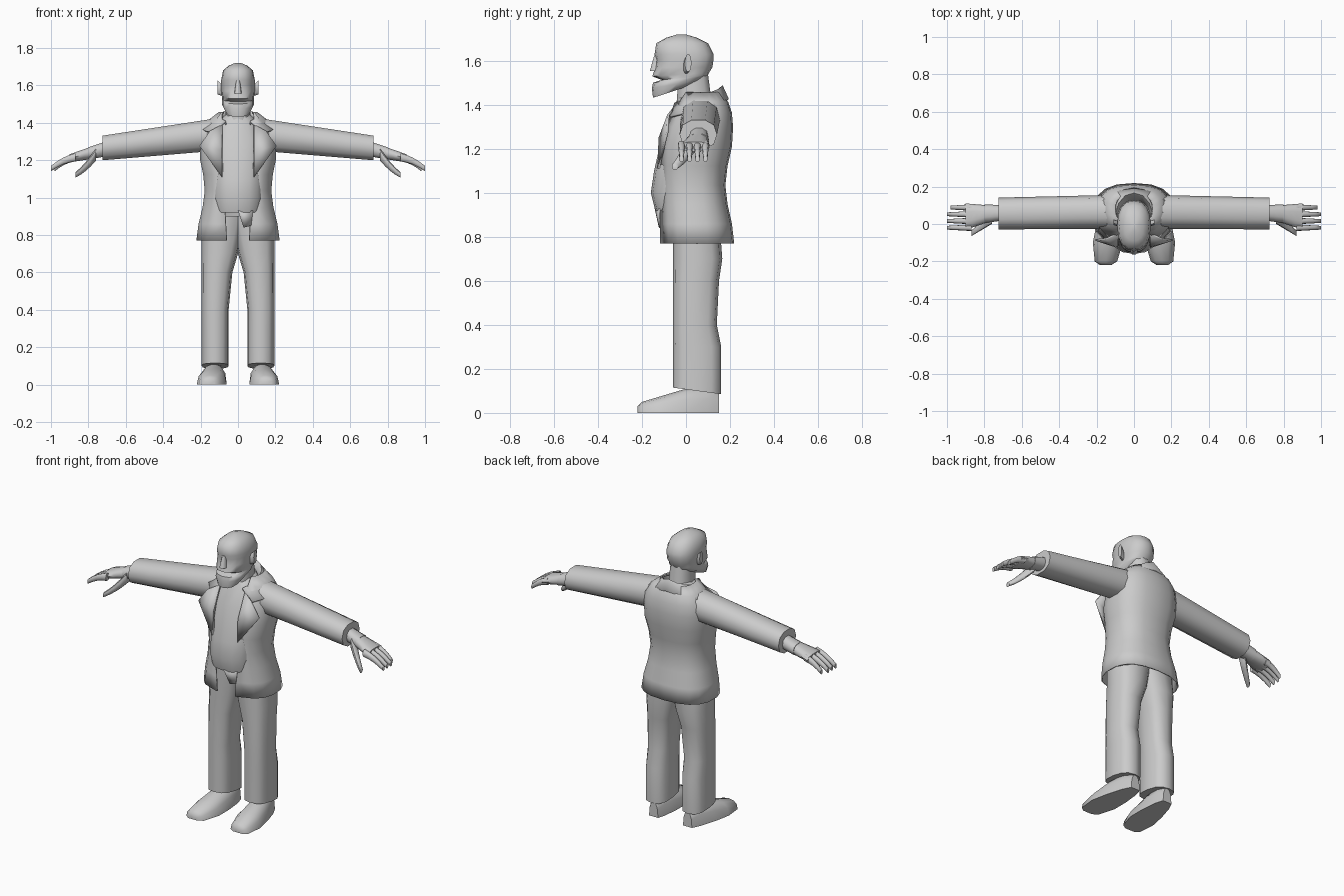
import bpy
import math

cube = bpy.data.objects.get("Cube")
if cube:
    bpy.data.objects.remove(cube, do_unlink=True)

GREY = (.6, .6, .6, 1)
grey = bpy.data.materials.new("plain grey")
grey.use_nodes = True
grey.diffuse_color = GREY
grey.node_tree.nodes["Principled BSDF"].inputs["Base Color"].default_value = GREY


def mix(start, end, t):
    return start + (end - start) * t


def rounded(angle, power):
    """Cosine and sine of an angle, squared off as the power drops below one."""
    return [math.copysign(abs(value) ** power, value)
            for value in (math.cos(angle), math.sin(angle))]


def make(name, verts, faces, mirror=False, thickness=0):
    """Create a smooth-shaded object, optionally mirrored or thickened."""
    mesh = bpy.data.meshes.new(name)
    mesh.from_pydata(verts, [], faces)
    mesh.materials.append(grey)
    obj = bpy.data.objects.new(name, mesh)
    bpy.context.collection.objects.link(obj)
    bpy.ops.object.select_all(action="DESELECT")
    obj.select_set(True)
    bpy.context.view_layer.objects.active = obj
    bpy.ops.object.mode_set(mode="EDIT")
    bpy.ops.mesh.select_all(action="SELECT")
    bpy.ops.mesh.normals_make_consistent(inside=False)
    bpy.ops.object.mode_set(mode="OBJECT")
    bpy.ops.object.shade_smooth_by_angle(angle=math.radians(55))
    if mirror:
        obj.modifiers.new("mirror", "MIRROR")
    if thickness:
        solidify = obj.modifiers.new("thickness", "SOLIDIFY")
        solidify.thickness = thickness
        solidify.offset = 0


def grid_faces(rows, columns, closed=False):
    around = columns if closed else columns - 1
    return [(row * columns + col, row * columns + (col + 1) % columns,
             (row + 1) * columns + (col + 1) % columns, (row + 1) * columns + col)
            for row in range(rows - 1) for col in range(around)]


def loft(name, axis, sections, sides=12, power=.85, mirror=False):
    """Skin rounded sections: position on the axis, two cross bounds, tilt."""
    verts = []
    for along, (u_low, u_high), (v_low, v_high), tilt in sections:
        for side in range(sides):
            cosine, sine = rounded(math.tau * side / sides, power)
            u = mix(u_low, u_high, (cosine + 1) / 2)
            v = mix(v_low, v_high, (sine + 1) / 2)
            w = along + tilt * sine
            x, y, z = {"x": (w, u, v), "y": (u, w, v), "z": (u, v, w)}[axis]
            verts.append((x, y, max(z, 0)))
    last = len(verts) - sides
    caps = [tuple(range(sides)), tuple(range(last, last + sides))]
    make(name, verts, grid_faces(len(sections), sides, True) + caps, mirror)


def tube(name, axis, start, end, start_size, end_size, arch=0, mirror=True, steps=4):
    """Tapered tube between two centres, arched upwards in the middle."""
    sections = []
    for step in range(steps + 1):
        t = step / steps
        centre = dict(zip("xyz", (mix(a, b, t) for a, b in zip(start, end))))
        centre["z"] += arch * math.sin(math.pi * t)
        along = centre.pop(axis)
        bounds = [(middle - mix(a, b, t) / 2, middle + mix(a, b, t) / 2)
                  for middle, a, b in zip(centre.values(), start_size, end_size)]
        sections.append((along, *bounds, 0))
    loft(name, axis, sections, sides=10, mirror=mirror)


# Trousers: each leg runs up to the waist, its cuff lower at the heel
leg = [(z, (inner, .195), (-.06, back), -.015 if z < .2 else 0)
       for z, inner, back in ((.1, .05, .16), (.3, .05, .16), (.4, .05, .14),
                              (.6, .03, .15), (.7, 0, .165), (.9, -.05, .15))]
loft("trouser_leg", "z", leg, power=.75, mirror=True)

# Shoes: toes turned out, soles flattened on the floor
shoe = []
for y, half, height in ((-.22, .03, .03), (-.2, .06, .05), (-.1, .08, .08),
                        (0, .07, .11), (.1, .05, .12), (.15, .03, .09)):
    middle = .13 - y / 10
    shoe.append((y, (middle - half, middle + half), (-height, height), 0))
loft("shoe", "y", shoe, mirror=True)

# Shirt with a rounded belly and a loose tail
shirt = [(z, (-half, half), (front, .13), 0)
         for z, half, front in ((.92, .13, -.14), (1, .14, -.16), (1.1, .14, -.145),
                                (1.3, .15, -.1), (1.4, .11, -.05), (1.45, .06, -.03))]
loft("shirt", "z", shirt, sides=16)
make("shirt_tail", [(0, -.14, .93), (.08, -.12, .93), (.07, -.12, .85), (.03, -.12, .84)],
     [range(4)], thickness=.006)

# Jacket: an open-fronted shell, waisted by a wave and closing over the shoulders
HEM, CHEST, NECK = .77, 1.3, 1.455
WAIST_ROWS, SHOULDER_ROWS, COLUMNS = 6, 4, 9
levels = []
for row in range(WAIST_ROWS):
    t = row / WAIST_ROWS
    wave = math.cos(math.tau * t) / 50
    levels.append((mix(HEM, CHEST, t), mix(.2, .19, t) + wave, -.115, .195 + wave,
                   mix(.06, .09, t)))
for row in range(SHOULDER_ROWS):
    t = row / (SHOULDER_ROWS - 1)
    levels.append((mix(CHEST, NECK, t ** .8), .2 - t * t / 10, mix(-.09, 0, t),
                   .21 - t * t / 20, .085))
shell = []
for z, half, front, back, opening in levels:
    for col in range(COLUMNS):
        t = col / (COLUMNS - 1)
        cosine, sine = rounded(math.pi / 2 - math.radians(155) * t, .8)
        shell.append((half * cosine, mix(front, back, (sine + 1) / 2), z))
    shell[-1] = (opening, front, z)
make("jacket_body", shell, grid_faces(len(levels), COLUMNS), True, .008)

# Sleeves
tube("sleeve", "x", (.13, .065, 1.335), (.725, .056, 1.265), (.18, .18), (.17, .137))

# Collar: inner edge, fold and outer edge swept from the nape to the chest
COLLAR_ROWS = 6
collar = []
for row in range(COLLAR_ROWS):
    t = row / (COLLAR_ROWS - 1)
    angle = math.pi / 2 - 2.4 * t
    for reach_x, reach_y, drop in ((.08, .08, .045), (.1, .125, 0), (.2, .15, .06)):
        collar.append((reach_x * math.cos(angle), .04 + reach_y * math.sin(angle),
                       1.485 - .08 * t - drop))
make("collar", collar, grid_faces(COLLAR_ROWS, 3), True, .01)

# Pointed lapels standing off the chest
make("lapel", [(.085, -.12, 1.25), (.085, -.05, 1.39), (.15, -.08, 1.355),
               (.205, -.085, 1.275), (.085, -.125, 1.11)],
     [(0, 1, 2), (0, 2, 3), (0, 3, 4)], True, .01)

# Neck and head: the jaw tilts forward and the mouth is a recessed ring
tube("neck", "z", (0, .04, 1.38), (0, .03, 1.56), (.14, .17), (.12, .14), mirror=False)
CHIN = 1.46
head = [(CHIN + rise, (-half, half), (front, back), max(0, .028 - rise / 4))
        for rise, half, front, back in (
            (0, .065, -.15, .02), (.035, .085, -.155, .075), (.055, .085, -.15, .095),
            (.065, .085, -.11, .1), (.078, .085, -.153, .105), (.11, .09, -.14, .12),
            (.145, .09, -.135, .125), (.17, .09, -.143, .125), (.22, .08, -.135, .1),
            (.245, .05, -.09, .05), (.26, .015, -.04, 0))]
loft("head", "z", head, sides=16)
tube("nose", "z", (0, -.14, 1.555), (0, -.13, 1.625), (.04, .05), (.02, .03), mirror=False)
tube("ear", "x", (.08, 0, 1.57), (.11, .01, 1.59), (.03, .06), (.03, .08))

# Hands: wrist, palm, four curled fingers and a lowered thumb
tube("wrist", "x", (.69, .06, 1.265), (.8, .055, 1.235), (.08, .085), (.1, .07))
tube("palm", "x", (.78, .055, 1.24), (.9, .04, 1.21), (.09, .07), (.14, .045))
for order, finger in enumerate(("index", "middle", "ring", "little")):
    y = .036 * order - .02
    tip = .98 if finger == "little" else 1
    tube(finger + "_finger", "x", (.87, y, 1.215), (tip, y, 1.155),
         (.035, .045), (.02, .03), arch=.01)
tube("thumb", "x", (.76, .03, 1.23), (.87, -.05, 1.12), (.06, .07), (.03, .03), arch=-.01)
